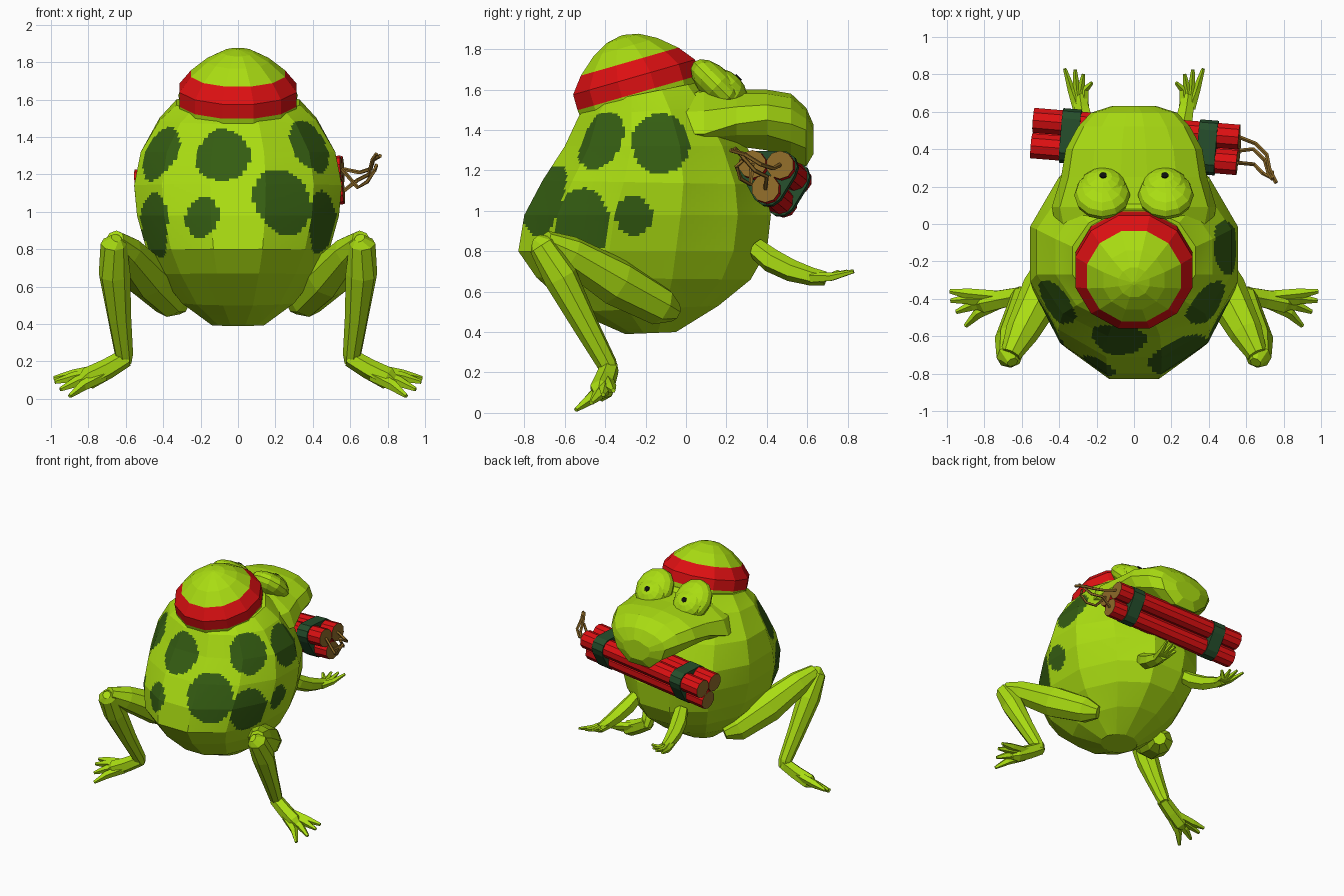
import bpy, bmesh
from math import sin, cos, pi
from mathutils import Vector, Matrix

cube = bpy.data.objects.get("Cube")
if cube:
    bpy.data.objects.remove(cube)


def material(name, r, g, b):
    m = bpy.data.materials.new(name)
    m.use_nodes = True
    m.diffuse_color = (r, g, b, 1)
    m.node_tree.nodes["Principled BSDF"].inputs["Base Color"].default_value = (r, g, b, 1)
    return m


LIME = material("lime skin", 0.40, 0.72, 0.006)
SPOT = material("dark green spots", 0.035, 0.11, 0.006)
RED = material("red", 0.72, 0.005, 0.006)
STRAP = material("strap green", 0.018, 0.075, 0.024)
BROWN = material("fuse brown", 0.28, 0.15, 0.022)
BLACK = material("pupil black", 0.004, 0.004, 0.004)


def finish(name, bm, *mats):
    bmesh.ops.recalc_face_normals(bm, faces=bm.faces[:])
    me = bpy.data.meshes.new(name)
    bm.to_mesh(me)
    bm.free()
    for m in mats:
        me.materials.append(m)
    ob = bpy.data.objects.new(name, me)
    bpy.context.collection.objects.link(ob)
    return ob


def loft(rings):
    """Skin a list of equal rings and cap both ends."""
    bm = bmesh.new()
    rows = [[bm.verts.new(p) for p in ring] for ring in rings]
    n = len(rows[0])
    for a, b in zip(rows, rows[1:]):
        for i in range(n):
            j = (i + 1) % n
            bm.faces.new((a[i], a[j], b[j], b[i]))
    bm.faces.new(rows[0])
    bm.faces.new(rows[-1])
    return bm


def tube(name, path, mat, sides=6):
    """Tapered tube through (x, y, z, radius) stations."""
    pts = [Vector(p[:3]) for p in path]
    rings = []
    for k, p in enumerate(pts):
        d = pts[min(k + 1, len(pts) - 1)] - pts[max(k - 1, 0)]
        q = d.to_track_quat('Z', 'X')
        r = path[k][3]
        rings.append([p + q @ Vector((r * cos(2 * pi * i / sides), r * sin(2 * pi * i / sides), 0))
                      for i in range(sides)])
    return finish(name, loft(rings), mat)


def flip(path, s):
    return [(s * p[0],) + tuple(p[1:]) for p in path]


# Body: slices given as back y, back z, front y, front z, half width
slices = [(-.30, .39, -.05, .40, .14), (-.55, .50, .16, .53, .30), (-.74, .67, .32, .66, .42),
          (-.83, .80, .40, .80, .49), (-.80, .98, .42, .98, .54), (-.71, 1.15, .39, 1.13, .555),
          (-.60, 1.32, .30, 1.32, .52), (-.53, 1.47, .18, 1.52, .42), (-.47, 1.53, .08, 1.64, .33)]
rings = []
for yb, zb, yf, zf, w in slices:
    ring = []
    for i in range(12):
        a = 2 * pi * (i + .5) / 12
        t = .5 + .5 * sin(a) / cos(pi / 12)
        ring.append((w * cos(a) / cos(pi / 12), yb + t * (yf - yb), zb + t * (zf - zb)))
    rings.append(ring)
bm = loft(rings)
bmesh.ops.subdivide_edges(bm, edges=bm.edges[:], cuts=11, use_grid_fill=True)

# Skin spots: centre and radius, snapped to the body surface
spots = [(.38, -.41, 1.34, .14), (.24, -.69, 1.06, .17), (.46, -.51, .94, .15),
         (.50, -.12, 1.34, .145), (.53, -.25, .97, .09), (-.41, -.42, 1.31, .14),
         (-.09, -.61, 1.30, .145), (-.19, -.78, .97, .10), (-.46, -.52, .92, .155)]
centres = [f.calc_center_median() for f in bm.faces]
for x, y, z, r in spots:
    c = min(centres, key=lambda p: (p - Vector((x, y, z))).length)
    for f, p in zip(bm.faces, centres):
        d = p - c
        d.z *= .88
        if d.length < r:
            f.material_index = 1
finish("body", bm, LIME, SPOT)

# Hump on the back with a red band, along a tilted axis
tilt = Matrix.Translation((0, -.235, 1.585)) @ Matrix.Rotation(.28, 4, 'X')
dome = [(-.14, .31), (0, .325), (.08, .325), (.16, .26), (.235, .17), (.28, .085), (.295, .01)]
bm = loft([[tilt @ Vector((r * cos(2 * pi * (i + .5) / 12), r * sin(2 * pi * (i + .5) / 12), h))
            for i in range(12)] for h, r in dome])
axis = tilt.inverted()
for f in bm.faces:
    if 0 < (axis @ f.calc_center_median()).z < .16 and len(f.verts) == 4:
        f.material_index = 1
finish("hump", bm, LIME, RED)

# Head: sections given as y, half width, top z, lip z, chin z
head = [(0, .42, 1.60, 1.38, 1.34), (.09, .44, 1.61, 1.38, 1.34), (.25, .39, 1.60, 1.43, 1.32),
        (.40, .365, 1.60, 1.45, 1.30), (.52, .30, 1.58, 1.43, 1.25), (.595, .23, 1.51, 1.40, 1.22),
        (.63, .12, 1.43, 1.37, 1.28)]
rings = []
for y, w, top, lip, chin in head:
    half = [(.18, top), (.58, top - .02), (.9, (top + lip) / 2), (1, lip),
            (.86, lip - .5 * (lip - chin)), (.4, chin)]
    rings.append([(w * u, y, z) for u, z in half] + [(-w * u, y, z) for u, z in reversed(half)])
finish("head", loft(rings), LIME)


# Eyes: a hooded lid, a bulging eyeball and a pupil, facing forward and up
def ball(name, loc, scale, mat):
    bm = bmesh.new()
    m = Matrix.Translation(loc) @ Matrix.Rotation(-pi / 4, 4, 'X') @ Matrix.Diagonal((*scale, 1))
    bmesh.ops.create_uvsphere(bm, u_segments=12, v_segments=8, radius=1, matrix=m)
    finish(name, bm, mat)


for s, side in ((1, "left"), (-1, "right")):
    ball(side + "_eyelid", (s * .17, .155, 1.62), (.15, .165, .085), LIME)
    ball(side + "_eyeball", (s * .165, .20, 1.60), (.125, .12, .085), LIME)
    bm = bmesh.new()
    n = .085 * .7071
    m = Matrix.Translation((s * .165, .20 + n, 1.60 + n)) @ Matrix.Rotation(-pi / 4, 4, 'X')
    bmesh.ops.create_cone(bm, cap_ends=True, segments=10, radius1=.02, radius2=.02,
                          depth=.009, matrix=m)
    finish(side + "_pupil", bm, BLACK)

    # Hind leg: thigh, shin and splayed foot
    tube(side + "_thigh", flip([(.30, -.06, .50, .05), (.36, -.13, .53, .10), (.48, -.35, .65, .12),
                                (.60, -.58, .79, .09), (.66, -.70, .85, .055)], s), LIME, 8)
    tube(side + "_shin", flip([(.65, -.74, .86, .03), (.665, -.71, .83, .07), (.66, -.62, .67, .085),
                               (.635, -.50, .44, .065), (.61, -.39, .24, .05), (.61, -.37, .19, .04)], s), LIME, 8)
    tube(side + "_foot", flip([(.60, -.38, .22, .05), (.70, -.40, .16, .055), (.80, -.42, .11, .06),
                               (.84, -.43, .09, .03)], s), LIME)
    toes = [(.985, -.36, .11), (.98, -.41, .09), (.95, -.47, .05), (.90, -.545, .015)]
    for k, (x, y, z) in enumerate(toes):
        tube(f"{side}_hind_toe_{k + 1}",
             flip([(.72, -.39 - .01 * k, .155 - .01 * k, .035),
                   (.72 + .62 * (x - .72), -.39 + .55 * (y + .39), .15 + .6 * (z - .15), .03),
                   (x, y, z, .012)], s), LIME, 5)

    # Front leg: short arm with thin fingers
    tube(side + "_arm", flip([(.20, .34, .82, .05), (.23, .42, .755, .06), (.26, .52, .705, .055),
                              (.28, .62, .675, .045), (.29, .69, .665, .035)], s), LIME)
    for k, (x, y) in enumerate([(.225, .755), (.27, .80), (.315, .825), (.37, .83)]):
        tube(f"{side}_finger_{k + 1}",
             flip([(.27 + .01 * k, .62, .67, .03), ((.28 + x) / 2 + .01, .72, .672, .022),
                   (x, y, .70, .01)], s), LIME, 5)

# Stick bundle under the chin
a, b = Vector((-.54, .485, 1.115)), Vector((.56, .395, 1.19))
q = (b - a).to_track_quat('Z', 'Y')
R = .07
offsets = [q @ Vector((cos(t), sin(t), 0)) * R * 1.13
           for t in (2 * pi * k / 3 + .5 for k in range(3))]
for k, o in enumerate(offsets):
    stick = tube(f"stick_{k + 1}", [(*(a + o), R), (*(b + o), R)], RED, 10)
    stick.data.materials.append(BROWN)
    for f in stick.data.polygons:
        f.material_index = 1 if len(f.vertices) > 4 else 0

# Straps: hull around the three sticks
for name, t in (("left_strap", .85), ("right_strap", .185)):
    bm = bmesh.new()
    for o in offsets:
        for e in (-.045, .045):
            for i in range(10):
                ang = 2 * pi * i / 10
                bm.verts.new(a.lerp(b, t + e) + o + q @ Vector((cos(ang), sin(ang), 0)) * (R + .008))
    hull = bmesh.ops.convex_hull(bm, input=bm.verts[:])
    bmesh.ops.delete(bm, geom=list({v for v in hull["geom_interior"] if isinstance(v, bmesh.types.BMVert)}),
                     context='VERTS')
    finish(name, bm, STRAP)

# Fuses curling away from the stick ends
ends = [[(.65, .43, 1.21), (.71, .37, 1.23), (.725, .29, 1.28), (.76, .22, 1.30)],
        [(.64, .40, 1.17), (.70, .34, 1.20), (.72, .27, 1.28), (.74, .24, 1.31)],
        [(.64, .32, 1.13), (.69, .27, 1.16), (.73, .25, 1.22), (.74, .28, 1.25)]]
order = sorted(offsets, key=lambda o: -o.y)
for k, (o, path) in enumerate(zip(order, ends)):
    tube(f"fuse_{k + 1}", [(*(b + o), .011)] + [(*p, .011) for p in path], BROWN, 5)
